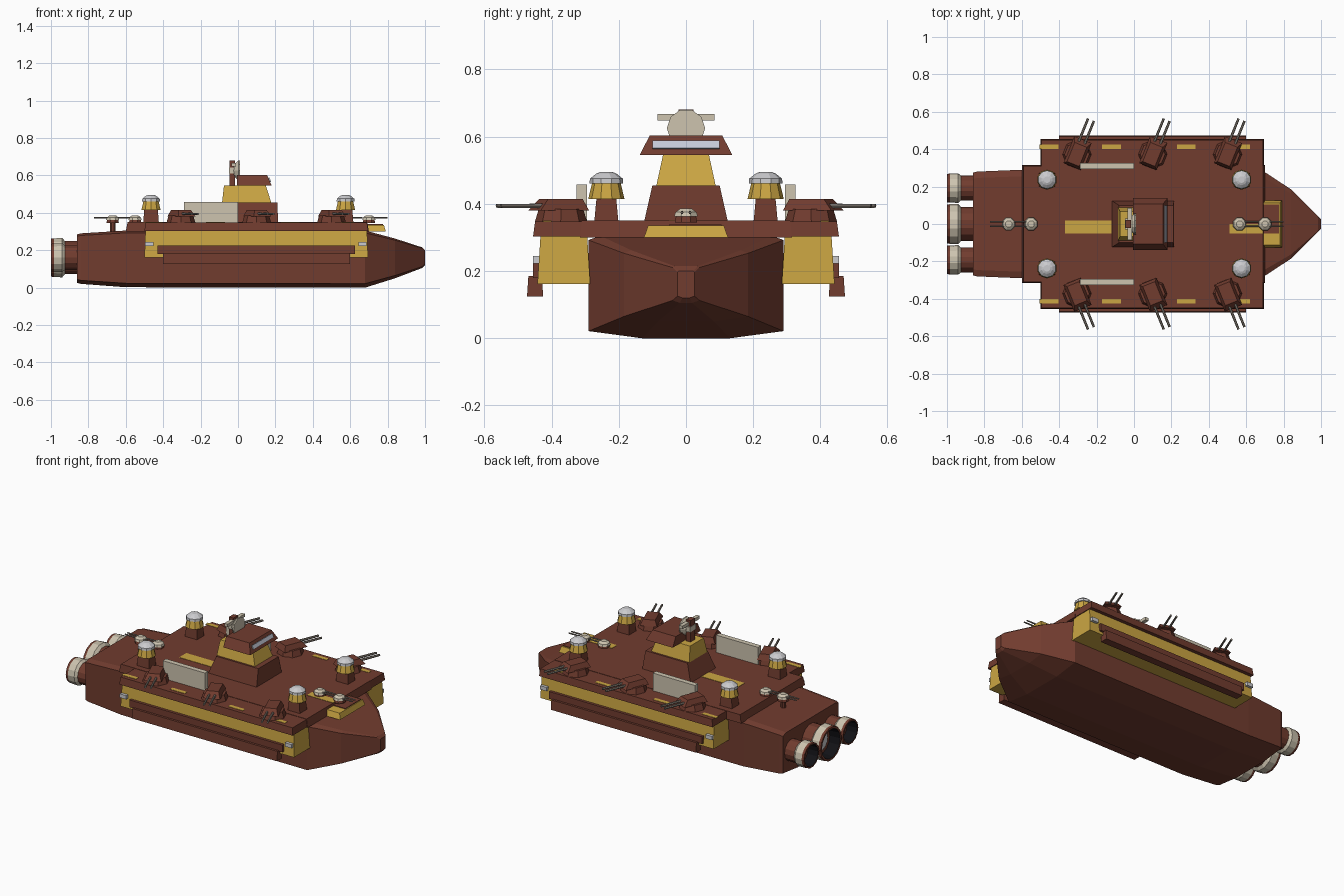
import bpy, bmesh, math
from mathutils import Matrix, Vector

if "Cube" in bpy.data.objects:
    bpy.data.objects.remove(bpy.data.objects["Cube"])


def material(name, col):
    m = bpy.data.materials.new(name)
    m.diffuse_color = (*col, 1)
    m.use_nodes = True
    m.node_tree.nodes["Principled BSDF"].inputs["Base Color"].default_value = m.diffuse_color
    return m


BROWN = material("rust brown", (0.165, 0.045, 0.028))
YELLOW = material("mustard yellow", (0.60, 0.38, 0.056))
CREAM = material("cream", (0.61, 0.55, 0.43))
WHITE = material("pale grey", (0.60, 0.60, 0.62))
GLASS = material("window blue grey", (0.55, 0.59, 0.68))
STEEL = material("gun steel", (0.22, 0.19, 0.16))
BLACK = material("engine black", (0.006, 0.006, 0.008))


def loft(name, mat, rings, M=None, cap=True):
    """Join equal-length rings of points into a solid."""
    bm = bmesh.new()
    vs = [[bm.verts.new(p) for p in r] for r in rings]
    n = len(rings[0])
    for a, b in zip(vs, vs[1:]):
        for i in range(n):
            j = (i + 1) % n
            bm.faces.new((a[i], a[j], b[j], b[i]))
    if cap:
        bm.faces.new(vs[0])
        bm.faces.new(vs[-1])
    bmesh.ops.recalc_face_normals(bm, faces=bm.faces)
    if M:
        bm.transform(M)
    me = bpy.data.meshes.new(name)
    bm.to_mesh(me)
    bm.free()
    me.materials.append(mat)
    ob = bpy.data.objects.new(name, me)
    bpy.context.collection.objects.link(ob)
    return ob


def block(name, mat, x, y, z, top=(0, 0, 0), M=None):
    """Box with its top inset by (rear, front, sides)."""
    def ring(h, r, f, s):
        return [(x[0] + r, y[0] + s, h), (x[1] - f, y[0] + s, h),
                (x[1] - f, y[1] - s, h), (x[0] + r, y[1] - s, h)]
    return loft(name, mat, [ring(z[0], 0, 0, 0), ring(z[1], *top)], M)


def lathe(name, mat, prof, n, M=None, cap=True):
    """Turn (radius, height) points about z."""
    rings = [[(r * math.cos(2 * math.pi * (i + .5) / n),
               r * math.sin(2 * math.pi * (i + .5) / n), h) for i in range(n)]
             for r, h in prof]
    return loft(name, mat, rings, M, cap)


def along_x(x, y, z):
    return Matrix.Translation((x, y, z)) @ Matrix.Rotation(math.pi / 2, 4, 'Y')


# Hull: x, half width, bottom z, top z
def hull_ring(x, w, b, t):
    e = (t - b) * 0.07
    half = [(w * .45, b), (w, b + e), (w, t - e * .6), (w * .88, t)]
    return [(x, y, z) for y, z in half] + [(x, -y, z) for y, z in reversed(half)]


loft("hull", BROWN, [hull_ring(*s) for s in (
    (-.86, .275, .025, .285), (-.84, .28, .02, .29), (-.6, .29, .002, .305),
    (.68, .29, 0, .305), (.84, .185, .05, .262), (.985, .04, .105, .215),
    (1.0, .025, .12, .20))])

# Decks
block("main_deck", BROWN, (-.6, .7), (-.315, .315), (.30, .35), (.01, .01, .005))
block("bow_platform", YELLOW, (.6, .79), (-.125, .125), (.30, .335), (0, .01, .012))
block("bow_platform_cover", BROWN, (.69, .775), (-.05, .105), (.335, .339))
block("rear_deck_stripe", YELLOW, (-.37, -.12), (-.05, .02), (.35, .352))
block("front_deck_stripe", YELLOW, (.51, .69), (-.05, 0), (.35, .352))

# Side wings, rails, lights, armour plates
for s, side in ((1, "left"), (-1, "right")):
    def span(a, b):
        return tuple(sorted((s * a, s * b)))
    block(side + "_wing_deck", BROWN, (-.5, .695), span(.28, .455), (.303, .348), (.005, .005, .006))
    block(side + "_sponson", YELLOW, (-.5, .695), span(.285, .442), (.162, .304), (.005, .005, .009))
    block(side + "_upper_rail", BROWN, (-.43, .625), span(.40, .455), (.18, .225))
    block(side + "_lower_rail", BROWN, (-.4, .6), span(.425, .473), (.125, .185), (0, 0, .004))
    block(side + "_armour_plate", CREAM, (-.29, 0), span(.295, .326), (.30, .458))
    for x in (-.455, -.12, .28, .57):
        block(side + "_wing_stripe", YELLOW, (x - .05, x + .05), span(.40, .425), (.347, .350))
    for x in (-.475, .665):
        block(side + "_marker_light", WHITE, (x - .022, x + .022), span(.43, .455), (.222, .245))

    # Lamp towers
    for x in (-.465, .575):
        T = Matrix.Translation((x, s * .237, 0))
        block(side + "_lamp_base", BROWN, (-.042, .042), (-.036, .036), (.345, .42), (.006, .006, .007), T)
        lathe(side + "_lamp_collar", YELLOW, [(.054, .414), (.043, .46)], 10, T)
        lathe(side + "_lamp_dome", WHITE, [(.050, .46), (.049, .475), (.030, .49), (.018, .495)], 10, T)

    # Broadside twin-gun turrets
    for x in (-.305, .10, .50):
        T = Matrix.Translation((x, s * .372, 0)) @ Matrix.Rotation(s * math.radians(68), 4, 'Z')
        lathe(side + "_turret_base", BROWN, [(.078, .345), (.066, .385)], 8, T)
        block(side + "_turret_head", BROWN, (-.07, .085), (-.05, .05), (.38, .415), (.015, .03, .015), T)
        for y in (-.017, .017):
            lathe(side + "_turret_barrel", STEEL, [(.0075, 0), (.0065, .15)], 6,
                  T @ along_x(.05, y, .394))

# Centreline guns, facing bow or stern
for x, d in ((-.67, -1), (-.55, -1), (.565, 1), (.70, 1)):
    T = Matrix.Translation((x, 0, 0)) @ Matrix.Rotation(0 if d > 0 else math.pi, 4, 'Z')
    if x < -.6:
        lathe("deck_gun_pedestal", BROWN, [(.015, .295), (.015, .35)], 8, T)
    lathe("deck_gun_base", BROWN, [(.036, .345), (.032, .364)], 8, T)
    lathe("deck_gun_dome", CREAM, [(.038, .362), (.034, .375), (.018, .386)], 8, T)
    for y in (-.012, .012):
        lathe("deck_gun_barrel", STEEL, [(.005, 0), (.004, .10)], 6, T @ along_x(0, y, .374))

# Bridge tower
block("tower_base", BROWN, (-.12, .215), (-.125, .125), (.345, .455), (.04, .005, .025))
block("tower_mid", YELLOW, (-.085, .178), (-.088, .088), (.455, .547), (.01, .03, .020))
block("bridge", BROWN, (-.005, .18), (-.138, .138), (.545, .603), (.0, .025, .03))
Wt = Matrix.Translation((.168, 0, .575)) @ Matrix.Rotation(math.radians(-23), 4, 'Y')
block("bridge_window", GLASS, (-.004, .005), (-.1, .1), (-.012, .012), M=Wt)

# Radar
block("radar_post", BROWN, (-.046, -.016), (-.022, .022), (.545, .68))
lathe("radar_dish", CREAM, [(.030, -.022), (.057, .004), (.057, .012)], 10, along_x(-.002, 0, .625))
block("radar_bar", CREAM, (-.035, -.012), (-.085, .085), (.648, .667))
block("radar_box", CREAM, (-.048, -.014), (-.03, .03), (.61, .642))

# Engine nozzles (height measured sternward from x = -0.84)
for y, r in ((0, .108), (.192, .079), (-.192, .079)):
    M = Matrix.Translation((-.84, y, .16)) @ Matrix.Rotation(-math.pi / 2, 4, 'Y')
    lathe("engine_neck", BROWN, [(r * .84, 0), (r * .84, .09)], 14, M)
    lathe("engine_band", CREAM, [(r * .84, .085), (r, .10), (r * .98, .145)], 14, M, False)
    lathe("engine_rim", BROWN, [(r * .98, .145), (r * .96, .16), (r * .84, .16)], 14, M, False)
    lathe("engine_bore", BLACK, [(r * .84, .16), (r * .78, .092)], 14, M, False)
    lathe("engine_glow", WHITE, [(r * .6, .088), (r * .55, .096)], 14, M)
